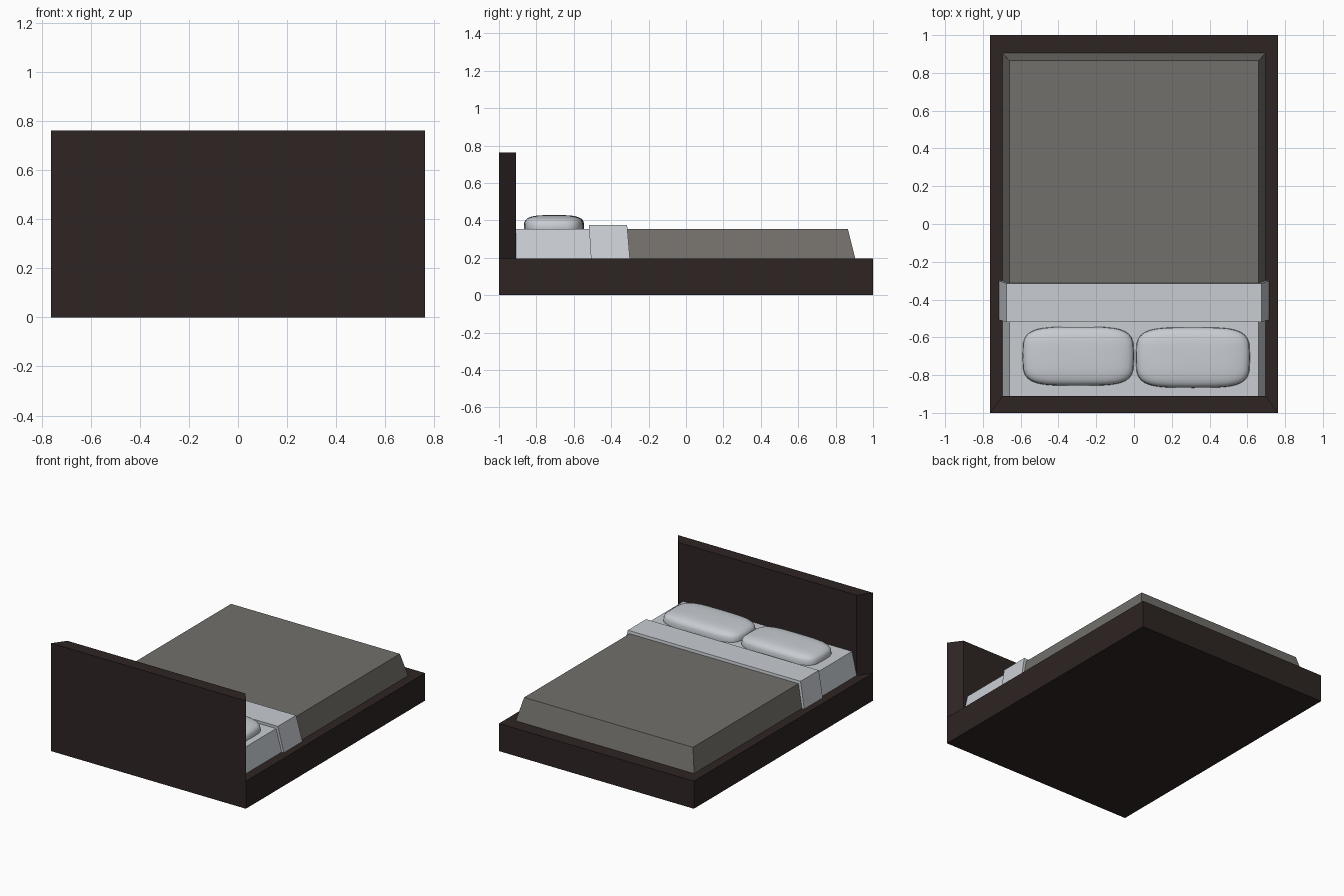
import bpy, bmesh, math

if "Cube" in bpy.data.objects:
    bpy.data.objects.remove(bpy.data.objects["Cube"])


def material(name, rgb):
    m = bpy.data.materials.new(name)
    m.diffuse_color = (*rgb, 1)
    m.use_nodes = True
    m.node_tree.nodes["Principled BSDF"].inputs["Base Color"].default_value = m.diffuse_color
    return m


WOOD = material("dark_wood", (0.027, 0.018, 0.017))
LINEN = material("pale_linen", (0.58, 0.61, 0.65))
BLANKET = material("grey_blanket", (0.168, 0.160, 0.145))


def finish(bm, name, mat):
    bmesh.ops.recalc_face_normals(bm, faces=bm.faces)
    me = bpy.data.meshes.new(name)
    bm.to_mesh(me)
    bm.free()
    me.materials.append(mat)
    ob = bpy.data.objects.new(name, me)
    bpy.context.collection.objects.link(ob)
    return ob


def loft(name, low, high, z0, z1, mat):
    """Solid between two four-sided outlines."""
    bm = bmesh.new()
    a = [bm.verts.new((x, y, z0)) for x, y in low]
    b = [bm.verts.new((x, y, z1)) for x, y in high]
    bm.faces.new(a[::-1])
    bm.faces.new(b)
    for i in range(4):
        j = (i + 1) % 4
        bm.faces.new((a[i], a[j], b[j], b[i]))
    return finish(bm, name, mat)


def outline(w0, y0, w1, y1):
    """Outline symmetric in x: half-width w0 at y0, w1 at y1."""
    return [(-w0, y0), (w0, y0), (w1, y1), (-w1, y1)]


def rect(w, y0, y1):
    return outline(w, y0, w, y1)


# Platform and headboard with mitred ends
loft("bed_frame", rect(0.762, -1, 1), rect(0.762, -1, 1), 0, 0.195, WOOD)
head = outline(0.762, -1, 0.697, -0.91)
loft("headboard", head, head, 0.195, 0.762, WOOD)

# Sheeted mattress end, blanket and folded-over sheet
loft("sheet", rect(0.697, -0.91, -0.4), rect(0.66, -0.91, -0.4), 0.195, 0.355, LINEN)
loft("blanket", rect(0.697, -0.4, 0.905), rect(0.66, -0.4, 0.865), 0.195, 0.355, BLANKET)
loft("sheet_fold", rect(0.714, -0.508, -0.30), rect(0.675, -0.519, -0.315), 0.195, 0.375, LINEN)


# Pillows: spheres squared off towards a rounded box
def spow(v, e):
    return math.copysign(abs(v) ** e, v)


def pillow(name, cx, cy, hx, hy):
    bm = bmesh.new()
    bmesh.ops.create_uvsphere(bm, u_segments=32, v_segments=16, radius=1)
    for v in bm.verts:
        x, y, z = v.co
        r = math.hypot(x, y)
        c, s = (x / r, y / r) if r > 1e-5 else (0, 0)
        rr = r ** 0.55
        v.co = (cx + hx * rr * spow(c, 0.5),
                cy + hy * rr * spow(s, 0.5),
                0.362 + 0.066 * spow(z, 0.6))
    ob = finish(bm, name, LINEN)
    for p in ob.data.polygons:
        p.use_smooth = True


pillow("left_pillow", -0.295, -0.70, 0.295, 0.156)
pillow("right_pillow", 0.312, -0.707, 0.302, 0.16)
